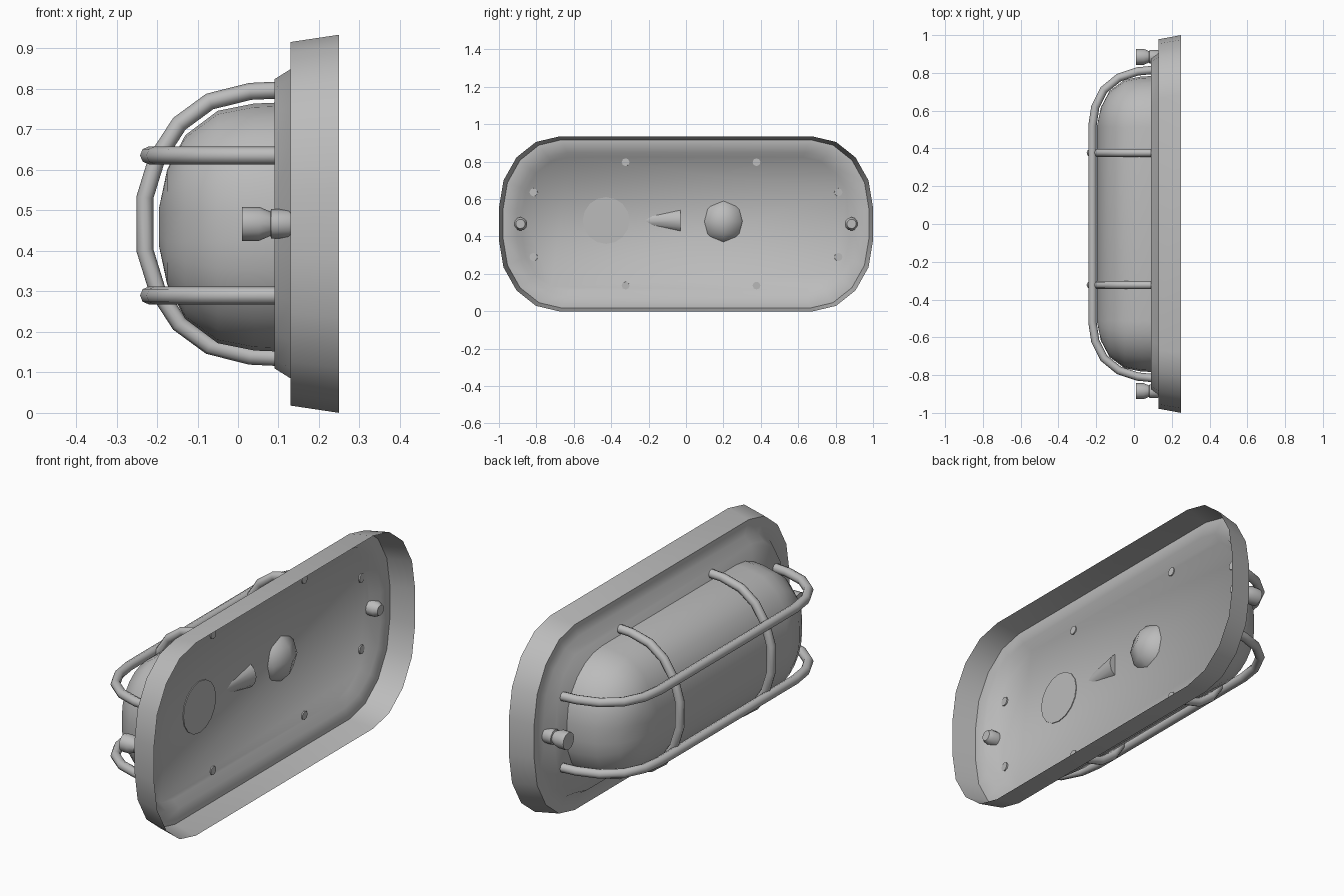
import bpy, bmesh, math
from mathutils import Matrix, Vector

if "Cube" in bpy.data.objects:
    bpy.data.objects.remove(bpy.data.objects["Cube"], do_unlink=True)

grey = bpy.data.materials.new("plain grey")
grey.use_nodes = True
COLOUR = (0.5, 0.5, 0.5, 1)
grey.diffuse_color = COLOUR
grey.node_tree.nodes["Principled BSDF"].inputs["Base Color"].default_value = COLOUR
MID = 0.467


def finish(bm, name, angle=40):
    bmesh.ops.recalc_face_normals(bm, faces=bm.faces)
    mesh = bpy.data.meshes.new(name)
    bm.to_mesh(mesh)
    bm.free()
    mesh.materials.append(grey)
    ob = bpy.data.objects.new(name, mesh)
    bpy.context.collection.objects.link(ob)
    bpy.ops.object.select_all(action="DESELECT")
    ob.select_set(True)
    bpy.context.view_layer.objects.active = ob
    bpy.ops.object.shade_smooth_by_angle(angle=math.radians(angle))
    return ob


def outline(x, hy, hz, ry, rz, zc, steps):
    """Rounded rectangle facing x, with elliptical corners."""
    pts = []
    for q, (sy, sz) in enumerate([(1, 1), (-1, 1), (-1, -1), (1, -1)]):
        for i in range(steps + 1):
            a = (q + i / steps) * math.pi / 2
            pts.append(Vector((x, sy * (hy - ry) + ry * math.cos(a),
                               zc + sz * (hz - rz) + rz * math.sin(a))))
    return pts


def loft(name, rings, angle, zc=MID, steps=4):
    """Skin rounded rectangles and close the last one."""
    bm = bmesh.new()
    loops = [[bm.verts.new(p) for p in outline(*r, zc, steps)] for r in rings]
    for a, b in zip(loops, loops[1:]):
        for i in range(len(a)):
            j = (i + 1) % len(a)
            bm.faces.new((a[i], a[j], b[j], b[i]))
    bm.faces.new(loops[-1])
    return finish(bm, name, angle)


def lathe_x(name, profile, y, z, sides=12):
    """Turned part with its axis along x; profile holds (x, radius)."""
    bm = bmesh.new()
    loops = []
    for x, r in profile:
        loops.append([bm.verts.new((x, y + r * math.cos(t), z + r * math.sin(t)))
                      for t in (2 * math.pi * i / sides for i in range(sides))])
    for a, b in zip(loops, loops[1:]):
        for i in range(sides):
            j = (i + 1) % sides
            bm.faces.new((a[i], a[j], b[j], b[i]))
    bm.faces.new(loops[0])
    bm.faces.new(loops[-1])
    return finish(bm, name)


def rod(name, points, radius):
    curve = bpy.data.curves.new(name, "CURVE")
    curve.dimensions = "3D"
    curve.bevel_depth = radius
    curve.bevel_resolution = 2
    curve.use_fill_caps = True
    spline = curve.splines.new("POLY")
    spline.points.add(len(points) - 1)
    for p, co in zip(spline.points, points):
        p.co = (*co, 1)
    spline.use_smooth = True
    curve.materials.append(grey)
    ob = bpy.data.objects.new(name, curve)
    bpy.context.collection.objects.link(ob)


# Open-backed mounting dish with a raised platform
loft("mounting_dish", [
    (0.25, 1.0, 0.467, 0.32, 0.38),
    (0.13, 0.978, 0.449, 0.31, 0.37),
    (0.13, 0.905, 0.382, 0.27, 0.31),
    (0.09, 0.875, 0.357, 0.25, 0.29)], 65)

# Domed glass cover
cover = [(0.09, 0), (0.04, 0.002), (-0.05, 0.02), (-0.13, 0.08),
         (-0.175, 0.165), (-0.195, 0.26)]
loft("glass_cover", [(x, 0.783 - d, 0.307 - d, max(0.27 - d, 0.03), max(0.27 - d, 0.03))
                     for x, d in cover], 50, zc=0.459, steps=6)

# Guard rods: half paths as (x, distance from middle), mirrored
long_half = [(0.095, 0.815), (0.02, 0.808), (-0.08, 0.775), (-0.16, 0.71),
             (-0.205, 0.62), (-0.22, 0.52)]
cross_half = [(0.095, 0.33), (0.03, 0.327), (-0.07, 0.302), (-0.145, 0.247),
              (-0.2, 0.162), (-0.23, 0.065)]


def mirrored(half):
    return half + [(x, -d) for x, d in reversed(half)]


for label, z in (("upper", 0.636), ("lower", 0.29)):
    rod(label + "_long_rod", [(x, d, z) for x, d in mirrored(long_half)], 0.022)
for label, y in (("back", 0.377), ("front", -0.323)):
    rod(label + "_cross_rod", [(x, y, MID + d) for x, d in mirrored(cross_half)], 0.021)

# Fixing screws at both ends
for label, y in (("back", 0.885), ("front", -0.885)):
    lathe_x(label + "_screw", [(0.01, 0.042), (0.052, 0.042), (0.08, 0.03),
                               (0.082, 0.036), (0.125, 0.036), (0.145, 0.025)], y, MID)

# Lamp parts showing through the back plate
lathe_x("lamp_socket", [(0.06, 0.125), (0.094, 0.125)], -0.427, 0.485, 16)
bm = bmesh.new()
bmesh.ops.create_uvsphere(bm, u_segments=8, v_segments=6, radius=0.13,
                          matrix=Matrix.Translation((0.022, 0.2, 0.48)))
finish(bm, "bulb", 60)
bm = bmesh.new()
bmesh.ops.create_cone(bm, cap_ends=True, segments=12, radius1=0.07, radius2=0.04, depth=0.19,
                      matrix=Matrix.Translation((0.05, -0.125, 0.485))
                      @ Matrix.Rotation(math.pi / 2, 4, "X"))
finish(bm, "bulb_neck")
